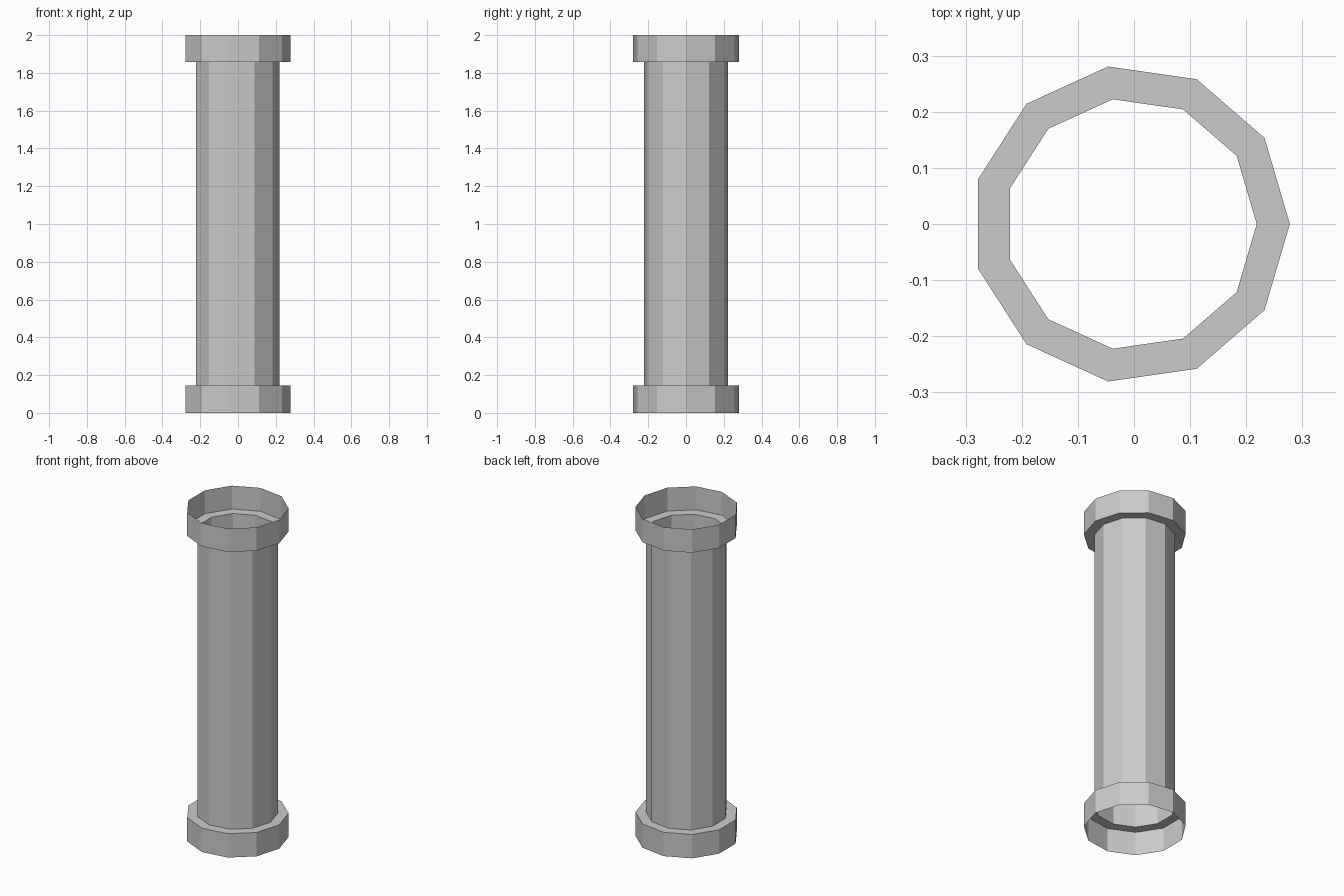
import bpy
import bmesh
import math

if "Cube" in bpy.data.objects:
    bpy.data.objects.remove(bpy.data.objects["Cube"])

SIDES = 11
CENTRE_X = -0.0058          # centres the odd-sided outline on x = 0
R_COLLAR, R_SHAFT = 0.2835, 0.2245
Z_LOW, Z_HIGH, HEIGHT = 0.145, 1.858, 2.0


def lathe(name, profile):
    """Open thin shell: revolve (radius, z) points around the column axis."""
    bm = bmesh.new()
    rings = []
    for r, z in profile:
        angles = [2 * math.pi * i / SIDES for i in range(SIDES)]
        rings.append([bm.verts.new((CENTRE_X + r * math.cos(a), r * math.sin(a), z))
                      for a in angles])
    for low, high in zip(rings, rings[1:]):
        for i in range(SIDES):
            j = (i + 1) % SIDES
            bm.faces.new((low[i], low[j], high[j], high[i]))
    mesh = bpy.data.meshes.new(name)
    bm.to_mesh(mesh)
    bm.free()
    obj = bpy.data.objects.new(name, mesh)
    bpy.context.collection.objects.link(obj)
    return obj


# Bottom collar: open underneath, ledge running in to the shaft
lathe("bottom_collar", [(R_COLLAR, 0), (R_COLLAR, Z_LOW), (R_SHAFT, Z_LOW)])

# Hollow pipe shaft
lathe("shaft", [(R_SHAFT, Z_LOW), (R_SHAFT, Z_HIGH)])

# Top collar: ledge running out from the shaft, open above
lathe("top_collar", [(R_SHAFT, Z_HIGH), (R_COLLAR, Z_HIGH), (R_COLLAR, HEIGHT)])
